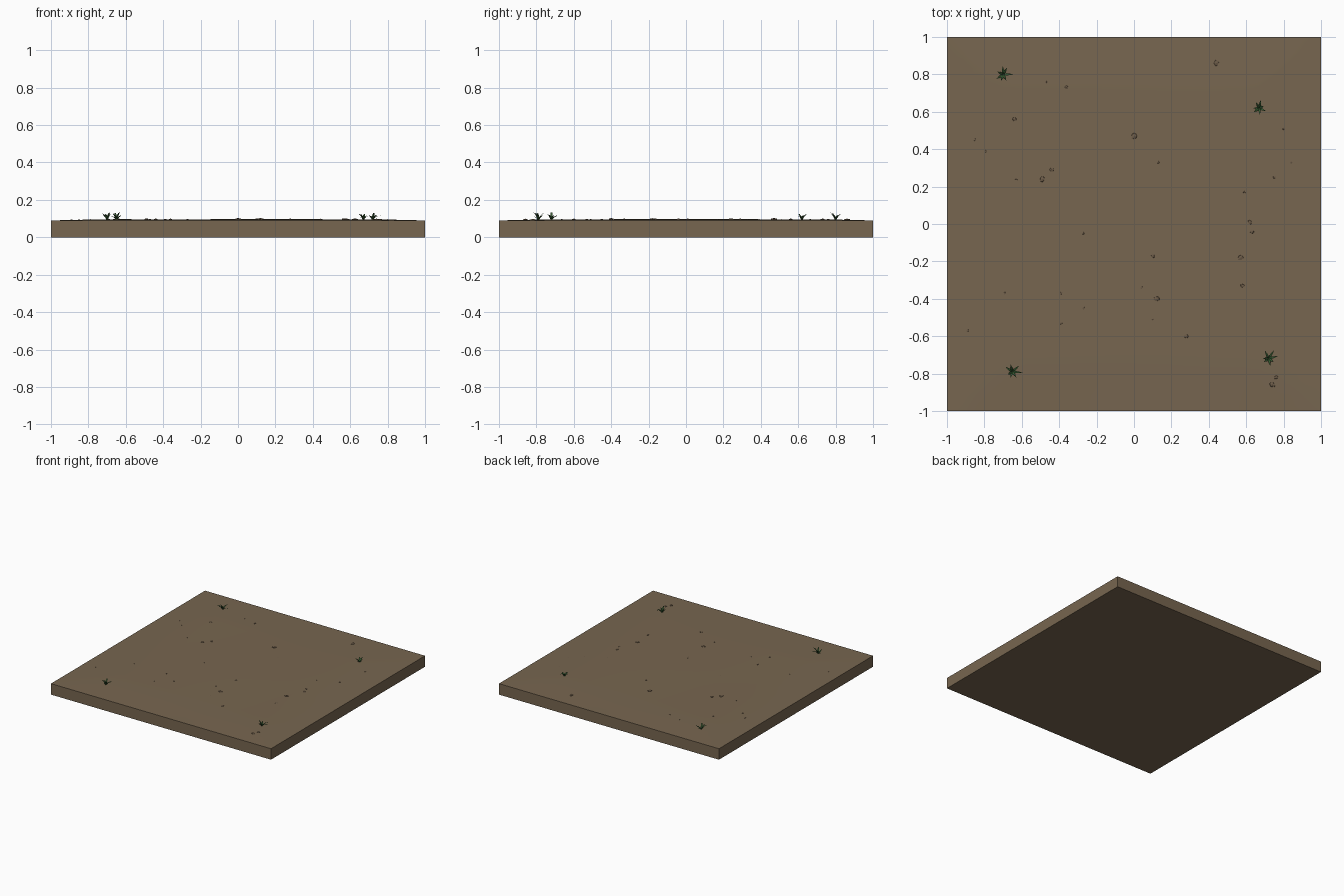
import bpy
import bmesh
import math
import random
from mathutils import Vector, Matrix

random.seed(4)

if "Cube" in bpy.data.objects:
    bpy.data.objects.remove(bpy.data.objects["Cube"], do_unlink=True)


def make_material(name, colour):
    mat = bpy.data.materials.new(name)
    mat.use_nodes = True
    mat.diffuse_color = (*colour, 1)
    mat.node_tree.nodes["Principled BSDF"].inputs["Base Color"].default_value = (*colour, 1)
    return mat


def finish(bm, name, mat):
    mesh = bpy.data.meshes.new(name)
    bm.to_mesh(mesh)
    bm.free()
    mesh.materials.append(mat)
    obj = bpy.data.objects.new(name, mesh)
    bpy.context.collection.objects.link(obj)
    return obj


def ground_height(x, y):
    """Soil level: lowest at the rim, gently uneven inside."""
    edge = max(abs(x), abs(y))
    rise = min(1, (1 - edge) / 0.3)
    return 0.09 + rise * (0.006 + 0.001 * math.sin(4 * x + 1) * math.cos(3 * y))


soil = make_material("soil brown", (0.185, 0.133, 0.08))
stone = make_material("pebble brown", (0.15, 0.105, 0.065))
grass = make_material("grass green", (0.035, 0.10, 0.03))

# Soil slab: uneven top, straight walls, flat underside
bm = bmesh.new()
bmesh.ops.create_grid(bm, x_segments=24, y_segments=24, size=1)
for v in bm.verts:
    v.co.z = ground_height(v.co.x, v.co.y)
rim = [e for e in bm.edges if e.is_boundary]
walls = bmesh.ops.extrude_edge_only(bm, edges=rim)["geom"]
for v in walls:
    if isinstance(v, bmesh.types.BMVert):
        v.co.z = 0
bmesh.ops.contextual_create(bm, geom=[e for e in walls
                                      if isinstance(e, bmesh.types.BMEdge) and e.is_boundary])
bmesh.ops.recalc_face_normals(bm, faces=bm.faces)
for f in bm.faces:
    f.smooth = f.normal.z > 0.5
for e in bm.edges:
    e.smooth = e.calc_face_angle(0) < 0.6
finish(bm, "soil_slab", soil)

# Pebbles, grouped by radius
pebbles = {
    0.019: [(-.49, .24), (0, .47), (.12, -.4), (.57, -.18), (.74, -.86), (.44, .86)],
    0.013: [(-.64, .56), (-.36, .73), (-.44, .29), (.1, -.17), (.63, -.04),
            (.62, .01), (.58, -.33), (.28, -.6), (.76, -.82)],
    0.008: [(-.47, .76), (-.63, .24), (-.79, .39), (-.85, .45), (-.27, -.05),
            (-.27, -.45), (-.39, -.53), (-.69, -.37), (-.89, -.57), (.04, -.34),
            (.1, -.51), (.13, .33), (.59, .17), (.84, .33), (.8, .51),
            (.75, .25), (-.39, -.37)],
}
bm = bmesh.new()
for radius, spots in pebbles.items():
    for x, y in spots:
        place = (Matrix.Translation((x, y, ground_height(x, y)))
                 @ Matrix.Rotation(random.uniform(0, math.tau), 4, "Z")
                 @ Matrix.Diagonal((1, random.uniform(0.7, 0.95), 0.35, 1)))
        made = bmesh.ops.create_icosphere(bm, subdivisions=1, radius=radius)["verts"]
        for v in made:
            v.co = place @ (v.co * random.uniform(0.85, 1.1))
finish(bm, "pebbles", stone)


def add_blade(bm, angle, reach, height):
    """One tapering blade that rises and bends outward to a point."""
    out = Vector((math.cos(angle), math.sin(angle), 0))
    side = Vector((-out.y, out.x, 0))
    pairs = []
    for along, up, width in ((0, 0, 0.005), (0.3, 0.6, 0.006), (0.65, 0.95, 0.004)):
        mid = out * reach * along + Vector((0, 0, height * up))
        pairs.append([bm.verts.new(mid + side * width * s) for s in (-1, 1)])
    tip = bm.verts.new(out * reach + Vector((0, 0, height)))
    for (a, b), (c, d) in zip(pairs, pairs[1:]):
        bm.faces.new((a, c, d, b))
    bm.faces.new((pairs[-1][0], tip, pairs[-1][1]))


# Grass tufts: position, heading of the longest blade, and scale
tufts = {
    "back_right": (-.7, .8, 0, 1),
    "back_left": (.67, .62, 1.3, 0.8),
    "front_left": (.72, -.72, 1.2, 1),
    "front_right": (-.65, -.79, 0, 1),
}
for corner, (x, y, heading, scale) in tufts.items():
    bm = bmesh.new()
    count = 7
    for i in range(count):
        angle = heading + math.tau * i / count + random.uniform(-0.2, 0.2)
        reach = 0.055 if i == 0 else random.uniform(0.03, 0.05)
        add_blade(bm, angle, reach * scale, random.uniform(0.018, 0.04) * scale)
    tuft = finish(bm, "grass_tuft_" + corner, grass)
    tuft.location = (x, y, ground_height(x, y) - 0.002)
